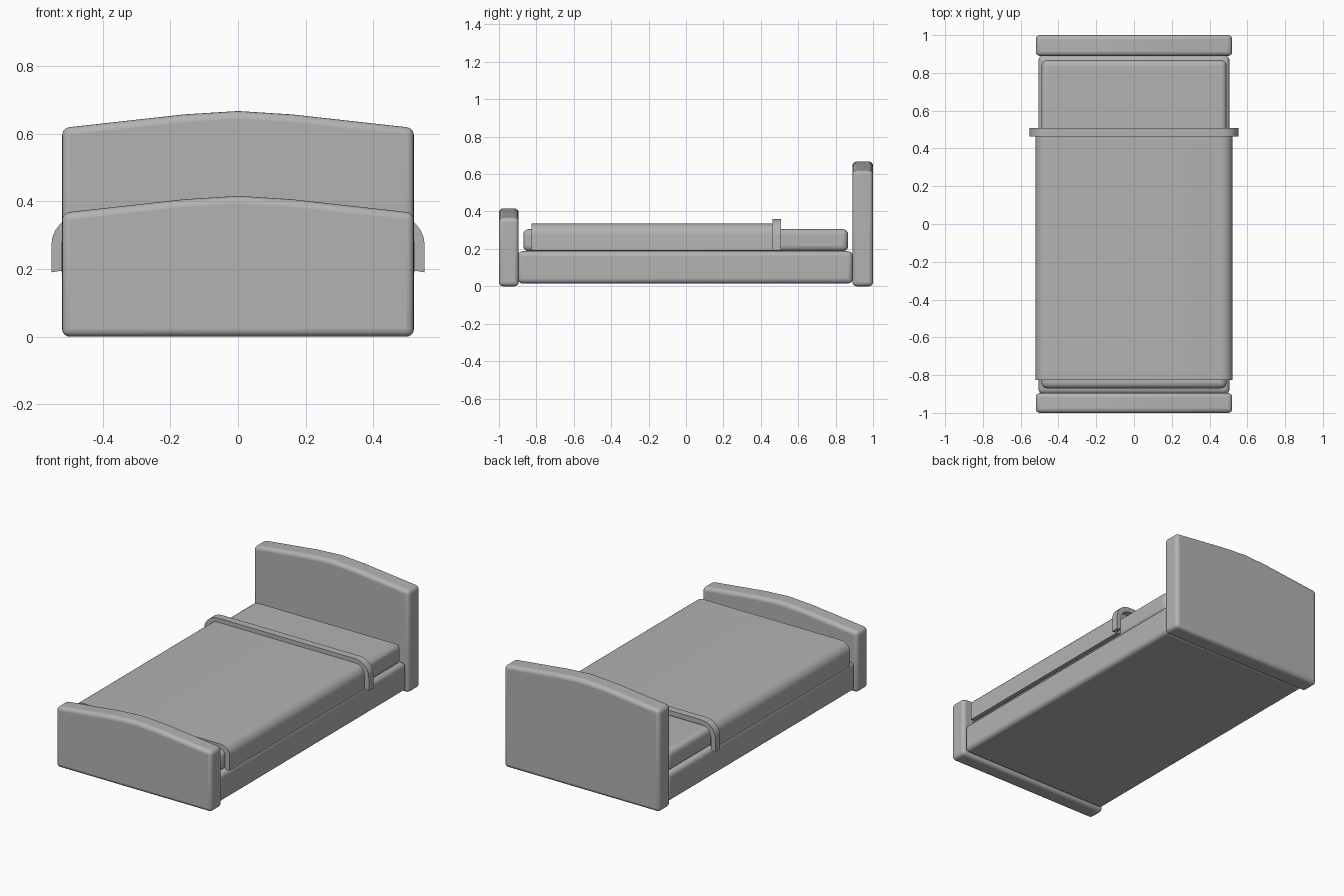
import bpy
import bmesh
import math

cube = bpy.data.objects.get("Cube")
if cube:
    bpy.data.objects.remove(cube, do_unlink=True)

# Single plain grey
grey = bpy.data.materials.new("plain_grey")
grey.use_nodes = True
colour = (0.45, 0.45, 0.45, 1)
grey.diffuse_color = colour
grey.node_tree.nodes["Principled BSDF"].inputs["Base Color"].default_value = colour


def extrude_profile(name, profile, y0, y1, bevel=0.0):
    """Solid made from an x-z outline swept from y0 to y1, with rounded edges."""
    bm = bmesh.new()
    face = bm.faces.new([bm.verts.new((x, y0, z)) for x, z in profile])
    moved = bmesh.ops.extrude_face_region(bm, geom=[face])["geom"]
    bmesh.ops.translate(bm, vec=(0, y1 - y0, 0),
                        verts=[v for v in moved if isinstance(v, bmesh.types.BMVert)])
    bmesh.ops.recalc_face_normals(bm, faces=bm.faces)
    mesh = bpy.data.meshes.new(name)
    bm.to_mesh(mesh)
    bm.free()
    mesh.materials.append(grey)
    obj = bpy.data.objects.new(name, mesh)
    bpy.context.collection.objects.link(obj)
    if bevel:
        mod = obj.modifiers.new("rounded_edges", "BEVEL")
        mod.width = bevel
        mod.segments = 4
        mod.limit_method = "ANGLE"
        mod.angle_limit = math.radians(30)
    bpy.ops.object.select_all(action="DESELECT")
    obj.select_set(True)
    bpy.context.view_layer.objects.active = obj
    bpy.ops.object.shade_smooth_by_angle(angle=math.radians(35))
    return obj


def block(name, half_width, y0, y1, z0, z1, bevel):
    w = half_width
    return extrude_profile(name, [(-w, z0), (w, z0), (w, z1), (-w, z1)], y0, y1, bevel)


def arched_board(name, y0, y1, peak):
    """End board with a gently arched top."""
    right = [(0.52, 0), (0.52, peak - 0.05), (0.16, peak - 0.01)]
    left = [(-x, z) for x, z in reversed(right)]
    return extrude_profile(name, right + [(0, peak)] + left, y0, y1, 0.022)


def draped_half(half_width, top, bottom, radius):
    """Right half of a drape outline, from the hem up round the shoulder."""
    points = [(half_width, bottom)]
    for i in range(7):
        a = math.radians(15 * i)
        points.append((half_width - radius + radius * math.cos(a),
                       top - radius + radius * math.sin(a)))
    return points


def drape(name, half_width, top, radius, thickness, y0, y1):
    """Cloth of even thickness hanging over both sides of the mattress."""
    outer = draped_half(half_width, top, 0.19, radius)
    inner = draped_half(half_width - thickness, top - thickness, 0.195, radius - thickness)
    outline = outer + [(-x, z) for x, z in reversed(outer)]
    lining = [(-x, z) for x, z in inner] + list(reversed(inner))
    return extrude_profile(name, outline + lining, y0, y1)


# End boards
arched_board("headboard", 0.89, 1.0, 0.667)
arched_board("footboard", -1.0, -0.895, 0.416)

# Base and mattress
block("bed_base", 0.506, -0.9, 0.892, 0.015, 0.188, 0.026)
block("mattress", 0.49, -0.87, 0.867, 0.186, 0.306, 0.03)

# Blanket and its turned-back edge
drape("blanket", 0.522, 0.335, 0.06, 0.03, -0.825, 0.468)
drape("blanket_fold", 0.552, 0.36, 0.09, 0.03, 0.463, 0.508)
